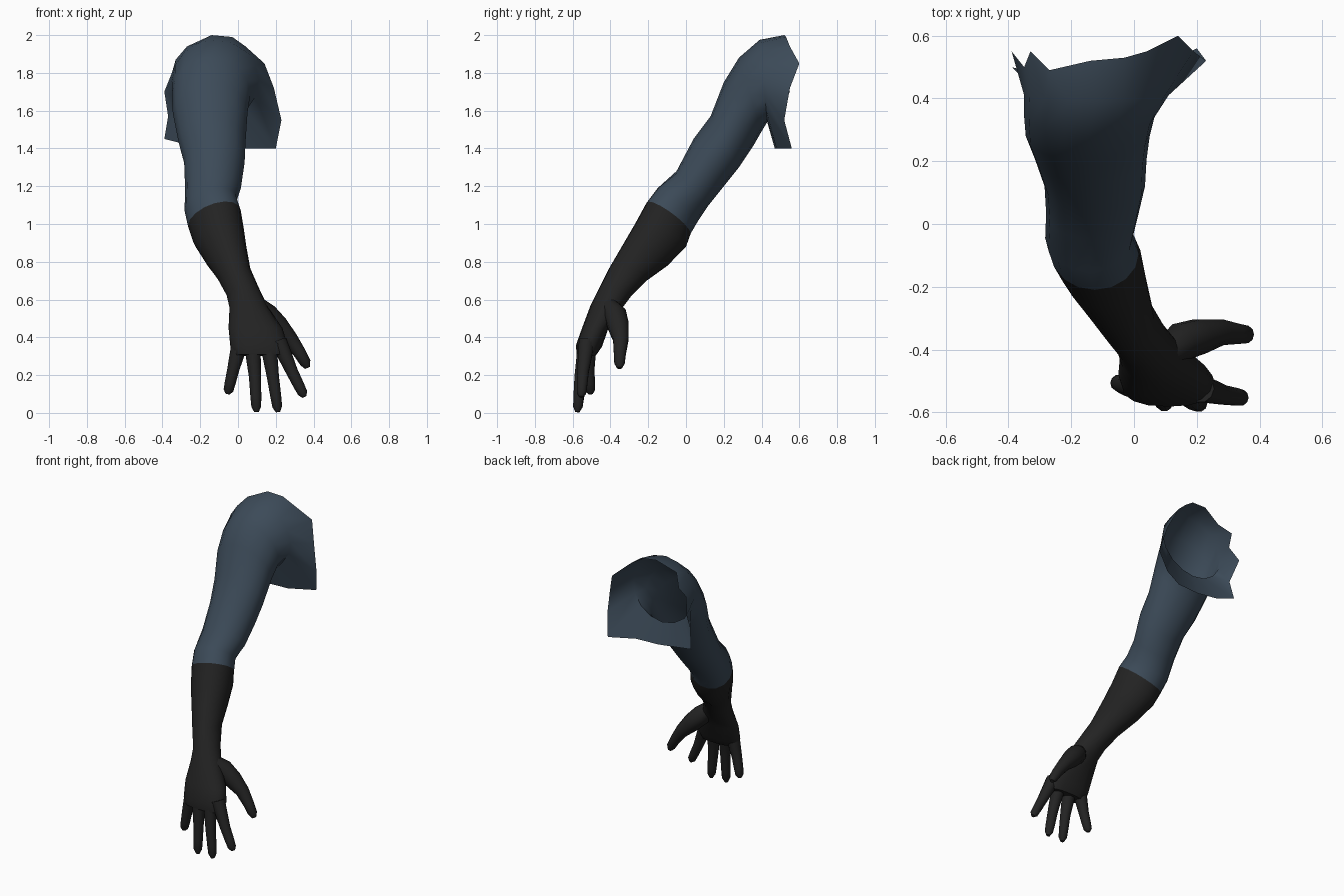
import bpy, bmesh, math
from mathutils import Vector

if "Cube" in bpy.data.objects:
    bpy.data.objects.remove(bpy.data.objects["Cube"])

SIDES = 16


def material(name, rgb):
    m = bpy.data.materials.new(name)
    m.diffuse_color = (*rgb, 1)
    m.use_nodes = True
    m.node_tree.nodes["Principled BSDF"].inputs["Base Color"].default_value = m.diffuse_color
    return m


BLUE = material("slate_blue_fabric", (0.045, 0.069, 0.098))
BLACK = material("black_glove", (0.0165, 0.0165, 0.0165))


def loft(name, rings, mat, cap_start=False, cap_end=False):
    """Bridge a list of equal-length point rings into a smooth skin."""
    bm = bmesh.new()
    rows = [[bm.verts.new(p) for p in ring] for ring in rings]
    n = len(rows[0])
    for a, b in zip(rows, rows[1:]):
        for i in range(n):
            j = (i + 1) % n
            bm.faces.new((a[i], b[i], b[j], a[j]))
    if cap_start:
        bm.faces.new(rows[0])
    if cap_end:
        bm.faces.new(rows[-1][::-1])
    bmesh.ops.recalc_face_normals(bm, faces=bm.faces)
    me = bpy.data.meshes.new(name)
    bm.to_mesh(me)
    bm.free()
    me.materials.append(mat)
    ob = bpy.data.objects.new(name, me)
    bpy.context.collection.objects.link(ob)
    bpy.ops.object.select_all(action='DESELECT')
    ob.select_set(True)
    bpy.context.view_layer.objects.active = ob
    bpy.ops.object.shade_smooth_by_angle(angle=math.radians(50))
    return ob


def section(fy, fz, by, bz, xl, xr, tilt=0.0, power=1.0):
    """Oval ring through a front point, a back point and two side limits."""
    c = Vector(((xl + xr) / 2, (fy + by) / 2, (fz + bz) / 2))
    side = Vector(((xr - xl) / 2, 0, tilt))
    front = Vector((0, (fy - by) / 2, (fz - bz) / 2))
    ring = []
    for i in range(SIDES):
        t = math.tau * i / SIDES
        co, si = math.cos(t), math.sin(t)
        co = math.copysign(abs(co) ** power, co)
        si = math.copysign(abs(si) ** power, si)
        ring.append(c + side * co + front * si)
    return ring


def tube(name, path, radii, sides=10):
    """Tapered finger along a path."""
    pts = [Vector(p) for p in path]
    rings = []
    for k, p in enumerate(pts):
        d = pts[min(k + 1, len(pts) - 1)] - pts[max(k - 1, 0)]
        u = d.cross(Vector((0, 1, 0))).normalized()
        v = d.cross(u).normalized()
        rings.append([p + radii[k] * (u * math.cos(math.tau * i / sides)
                                      + v * math.sin(math.tau * i / sides))
                      for i in range(sides)])
    return loft(name, rings, BLACK, True, True)


# Ragged open shoulder edge, with the chest flap on the +x side
shoulder_rim = [Vector(p) for p in (
    (.19, .55, 1.72), (.14, .60, 1.85), (.04, .55, 1.94), (-.03, .53, 1.99),
    (-.14, .52, 2.0), (-.27, .49, 1.94), (-.33, .55, 1.87), (-.35, .50, 1.80),
    (-.39, .55, 1.70), (-.37, .48, 1.57), (-.39, .50, 1.45), (-.27, .47, 1.42),
    (-.12, .47, 1.40), (.04, .48, 1.40), (.20, .56, 1.40), (.23, .52, 1.55))]

cuff = section(-.21, 1.11, .025, .95, -.265, .015, .04)

# Sleeve from shoulder to just below the elbow
loft("sleeve", [
    shoulder_rim,
    section(.39, 1.975, .43, 1.54, -.35, .11),
    section(.28, 1.88, .40, 1.49, -.35, .065),
    section(.20, 1.75, .36, 1.42, -.345, .05),
    section(.13, 1.57, .28, 1.30, -.315, .04),
    section(.04, 1.45, .20, 1.20, -.285, .035),
    section(-.05, 1.28, .12, 1.10, -.28, .015),
    section(-.15, 1.19, .06, 1.01, -.283, -.005, .03),
    cuff], BLUE)

# Glove: forearm, wrist and palm
loft("glove_forearm_and_palm", [
    cuff,
    section(-.27, 1.0, .00, .88, -.235, .03, .04),
    section(-.34, .88, -.09, .79, -.17, .045, .04),
    section(-.41, .76, -.20, .71, -.105, .065, .03),
    section(-.46, .66, -.285, .625, -.06, .11, .02),
    section(-.505, .57, -.345, .545, -.045, .16, 0),
    section(-.55, .45, -.41, .45, -.05, .235, 0, .9),
    section(-.582, .36, -.445, .35, -.04, .26, .01, .85),
    section(-.580, .31, -.48, .30, -.015, .245, 0, .8)],
    BLACK, cap_end=True)

# Four fingers: knuckle, middle and tip positions
fingers = {
    "little_finger": ((.01, -.515, .37), (-.025, -.515, .23), (-.055, -.505, .10)),
    "ring_finger": ((.075, -.53, .37), (.09, -.555, .19), (.098, -.575, .005)),
    "middle_finger": ((.16, -.53, .37), (.185, -.56, .19), (.212, -.575, .005)),
    "index_finger": ((.215, -.525, .38), (.285, -.545, .22), (.352, -.555, .085)),
}
for name, (base, mid, tip) in fingers.items():
    b, m, t = Vector(base), Vector(mid), Vector(tip)
    tube(name, (b, b.lerp(m, .6), m, m.lerp(t, .55), m.lerp(t, .85), t),
         (.044, .037, .032, .029, .026, .012))

# Thumb with its fleshy base
tube("thumb",
     ((.09, -.42, .58), (.15, -.375, .52), (.21, -.358, .46), (.275, -.345, .39),
      (.325, -.35, .32), (.357, -.352, .265), (.368, -.352, .238)),
     (.045, .062, .058, .043, .034, .029, .014))
